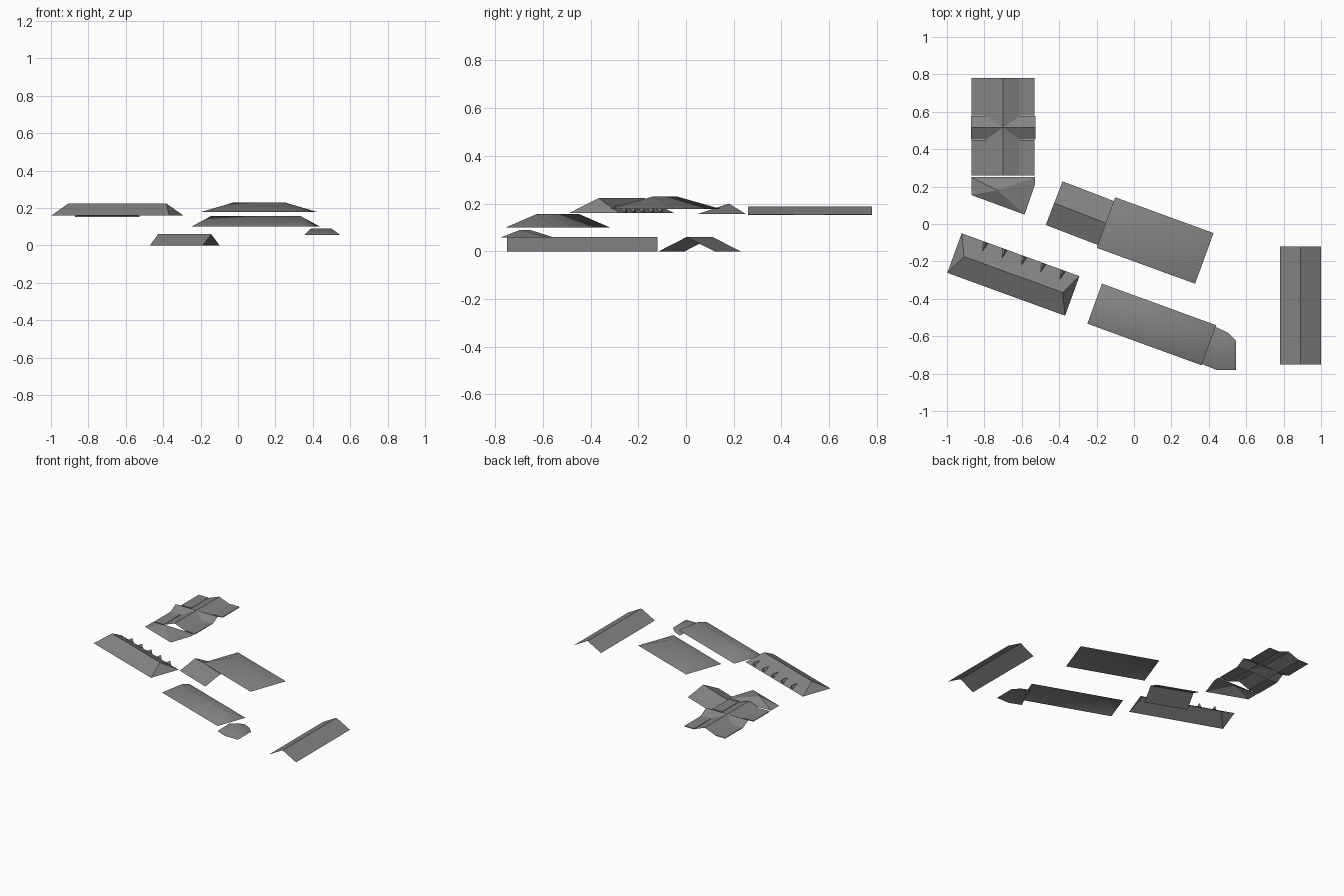
import bpy, math
from mathutils import Vector, Matrix

if "Cube" in bpy.data.objects:
    bpy.data.objects.remove(bpy.data.objects["Cube"])

slate = bpy.data.materials.new("slate_grey")
slate.diffuse_color = (0.23, 0.23, 0.23, 1)
slate.use_nodes = True
slate.node_tree.nodes["Principled BSDF"].inputs["Base Color"].default_value = slate.diffuse_color
TILT = -20  # heading of the angled buildings, degrees


def sheet(name, verts, faces, smooth=False):
    """Open roof surface with all faces turned upward."""
    out = []
    for f in faces:
        area = sum(verts[a][0] * verts[b][1] - verts[b][0] * verts[a][1]
                   for a, b in zip(f, f[1:] + f[:1]))
        out.append(f if area >= 0 else f[::-1])
    mesh = bpy.data.meshes.new(name)
    mesh.from_pydata([tuple(v) for v in verts], [], out)
    mesh.materials.append(slate)
    mesh.polygons.foreach_set("use_smooth", [smooth] * len(mesh.polygons))
    mesh.update()
    obj = bpy.data.objects.new(name, mesh)
    bpy.context.collection.objects.link(obj)
    return obj


def placed(cx, cy, deg, points):
    m = Matrix.Translation((cx, cy, 0)) @ Matrix.Rotation(math.radians(deg), 4, 'Z')
    return [m @ Vector(p) for p in points]


def roof(name, cx, cy, deg, length, width, z0, z1, inset=0, smooth=False):
    """Gable roof, or hipped roof when the ridge is inset."""
    a, b = length / 2, width / 2
    pts = [(-a, -b, z0), (a, -b, z0), (a, b, z0), (-a, b, z0),
           (-a + inset, 0, z1), (a - inset, 0, z1)]
    faces = [[0, 1, 5, 4], [2, 3, 4, 5]]
    if inset:
        faces += [[1, 2, 5], [3, 0, 4]]
    return sheet(name, placed(cx, cy, deg, pts), faces, smooth)


# Separate long roofs
roof("east_gable_roof", 0.89, -0.435, 90, 0.63, 0.22, 0, 0.06)
roof("low_gable_roof", -0.285, 0.057, TILT - 1, 0.304, 0.25, 0, 0.06)
roof("west_hip_roof", -0.645, -0.27, TILT, 0.67, 0.225, 0.16, 0.223, 0.055)
roof("south_hip_roof", 0.095, -0.537, TILT, 0.65, 0.228, 0.10, 0.157, 0.07, True)
roof("central_hip_roof", 0.113, -0.088, TILT, 0.56, 0.288, 0.178, 0.23, 0.135, True)

# Dormers along the north slope of the west roof
for i in range(5):
    u = -0.197 + i * 0.11
    pts = [(u, 0.06, 0.191), (u, 0.11, 0.191), (u - 0.013, 0.108, 0.165), (u + 0.013, 0.108, 0.165)]
    sheet(f"dormer_{i + 1}", placed(-0.645, -0.27, TILT, pts), [[0, 1, 2], [0, 1, 3], [1, 2, 3]])

# Annex with a faceted end
eave = [(0.435, -0.55), (0.50, -0.58), (0.545, -0.625), (0.545, -0.78), (0.44, -0.78), (0.355, -0.745)]
sheet("annex_roof", [(x, y, 0.057) for x, y in eave] + [(0.39, -0.655, 0.09), (0.50, -0.695, 0.09)],
      [[0, 1, 7, 6], [1, 2, 7], [2, 3, 7], [3, 4, 7], [4, 5, 6, 7]], True)

# Crossed gables with flat corner roofs
roof("cross_ridge_long", -0.70, 0.52, 90, 0.52, 0.18, 0.153, 0.187)
roof("cross_ridge_short", -0.698, 0.515, 0, 0.345, 0.125, 0.153, 0.187)
for side, x in (("west", -0.8275), ("east", -0.5725)):
    for end, y, depth in (("south", 0.355, 0.19), ("north", 0.68, 0.20)):
        bpy.ops.mesh.primitive_cube_add(size=1, location=(x, y, 0.154))
        slab = bpy.context.object
        slab.name = f"{end}_{side}_corner_roof"
        slab.scale = (0.08, depth, 0.005)
        slab.data.materials.append(slate)

# Skewed pyramid roof in front of the crossed gables
base = [(-0.87, 0.155), (-0.585, 0.05), (-0.53, 0.21), (-0.53, 0.25), (-0.87, 0.25)]
sheet("pyramid_roof", [(x, y, 0.157) for x, y in base] + [(-0.73, 0.18, 0.20)],
      [[i, (i + 1) % 5, 5] for i in range(5)])
